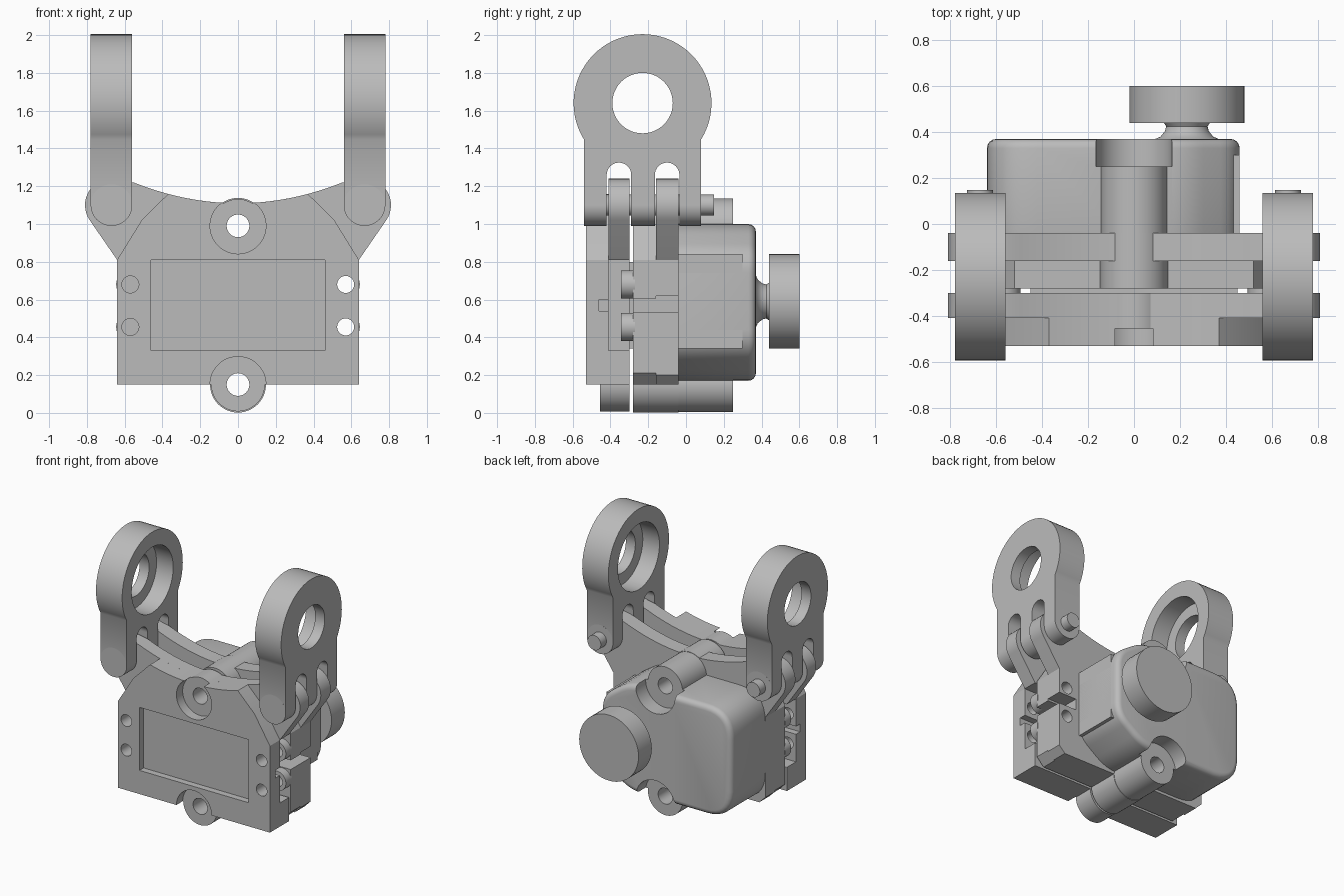
import bpy, bmesh, math
from mathutils import Vector, Matrix

cube = bpy.data.objects.get("Cube")
if cube:
    bpy.data.objects.remove(cube, do_unlink=True)

grey = bpy.data.materials.new("plain grey")
grey.use_nodes = True
grey.diffuse_color = (0.5, 0.5, 0.5, 1)
grey.node_tree.nodes["Principled BSDF"].inputs["Base Color"].default_value = (0.5, 0.5, 0.5, 1)


def finish(name, bm):
    bmesh.ops.recalc_face_normals(bm, faces=bm.faces)
    mesh = bpy.data.meshes.new(name)
    bm.to_mesh(mesh)
    bm.free()
    mesh.materials.append(grey)
    obj = bpy.data.objects.new(name, mesh)
    bpy.context.collection.objects.link(obj)
    return obj


def prism(name, pts, start, end, axis="y"):
    """Extrude an outline: (x, z) along y, or (y, z) along x."""
    place = (lambda u, v, t: (u, t, v)) if axis == "y" else (lambda u, v, t: (t, u, v))
    bm = bmesh.new()
    face = bm.faces.new([bm.verts.new(place(u, v, start)) for u, v in pts])
    new = bmesh.ops.extrude_face_region(bm, geom=[face])["geom"]
    shift = Vector(place(0, 0, end - start))
    bmesh.ops.translate(bm, vec=shift, verts=[g for g in new if isinstance(g, bmesh.types.BMVert)])
    return finish(name, bm)


def box(name, x0, x1, y0, y1, z0, z1):
    return prism(name, [(x0, z0), (x1, z0), (x1, z1), (x0, z1)], y0, y1)


def arc(cu, cv, r, a0, a1, n=16):
    angles = [math.radians(a0 + (a1 - a0) * i / n) for i in range(n + 1)]
    return [(cu + r * math.cos(a), cv + r * math.sin(a)) for a in angles]


def disc(name, u, v, r, start, end, axis="y"):
    return prism(name, arc(u, v, r, 0, 352.5, 47), start, end, axis)


def rounded(corners):
    """Round each (u, v, setback) corner with a smooth curve."""
    out = []
    for i, (u, v, d) in enumerate(corners):
        p = Vector((u, v))
        a = p + (Vector(corners[i - 1][:2]) - p).normalized() * d
        b = p + (Vector(corners[(i + 1) % len(corners)][:2]) - p).normalized() * d
        for k in range(9):
            t = k / 8
            out.append(tuple(a * (1 - t) ** 2 + p * 2 * t * (1 - t) + b * t * t))
    return out


def bake(obj):
    deps = bpy.context.evaluated_depsgraph_get()
    mesh = bpy.data.meshes.new_from_object(obj.evaluated_get(deps))
    obj.modifiers.clear()
    obj.data = mesh


def cut(obj, cutters):
    for c in cutters:
        mod = obj.modifiers.new("cut", "BOOLEAN")
        mod.operation, mod.solver, mod.object = "DIFFERENCE", "EXACT", c
        bake(obj)
        bpy.data.objects.remove(c, do_unlink=True)


def mirrored(half):
    return half + [(-x, z) for x, z in reversed(half) if x > 0]


def saddle(x_from):
    """Concave top edge, from the right towards the middle."""
    return [(x, 1.11 + 0.36 * x * x) for x in [x_from * (1 - i / 10) for i in range(11)]]


BOSSES = {"upper": 0.99, "lower": 0.15}
SCREWS = {"upper": 0.68, "lower": 0.455}


def bores():
    return [disc("bore", 0, z, 0.06, -1, 1) for z in BOSSES.values()]


def screw_holes(sides):
    return [disc("hole", s * 0.57, z, 0.045, -1, 1) for s in sides for z in SCREWS.values()]


# Front cover with window, screw holes and boss recesses
cover = prism("front_cover", mirrored([(0.64, 0.15), (0.64, 0.81), (0.51, 1.02)] + saddle(0.37)), -0.53, -0.41)
cut(cover, [box("window", -0.46, 0.46, -0.6, -0.48, 0.33, 0.81)]
    + [disc("recess", 0, z, 0.148, -0.6, -0.455) for z in BOSSES.values()]
    + [box("notch", s * 0.57 - 0.1, s * 0.57 + 0.1, -0.46, -0.3, 0.54, 0.6) for s in (-1, 1)]
    + bores() + screw_holes((-1, 1)))

# Lug plates that carry the hinges
lug = arc(0.67, 1.1, 0.14, -35, 100) + saddle(0.55)
waist = [(0.64, 0.15), (0.64, 0.33), (0.46, 0.33), (0.46, 0.81), (0.64, 0.81)]
front_lugs = prism("front_lug_plate", mirrored(waist + lug), -0.41, -0.30)
cut(front_lugs, bores())
back_lugs = prism("back_lug_plate", mirrored([(0.59, 0.15), (0.64, 0.2), (0.64, 0.81)] + lug), -0.16, -0.04)
middle = prism("middle_plate", mirrored([(0.58, 0.15), (0.64, 0.21), (0.64, 0.81), (0.52, 1.0)]), -0.28, -0.16)
for plate, top in ((back_lugs, 0.62), (middle, 0.605)):
    cut(plate, [box("gap", 0.49, 0.8, -0.5, 0, 0.535, top)] + bores() + screw_holes((1,)))
box("core", -0.45, 0.45, -0.42, -0.10, 0.34, 0.80)

# Bolt bosses through the stack
for label, z in BOSSES.items():
    for part, y0, y1, r in (("front", -0.455, -0.30, 0.142), ("middle", -0.28, -0.04, 0.148), ("back", -0.06, 0.25, 0.145)):
        b = disc(f"{label}_{part}_boss", 0, z, r, y0, y1)
        cut(b, [disc("bore", 0, z, 0.06, -1, 1)])

# Screw sleeves, open on the left side
for side, s in (("left", 1), ("right", -1)):
    for label, z in SCREWS.items():
        sleeve = disc(f"{side}_{label}_sleeve", s * 0.57, z, 0.075, -0.345, -0.27)
        if s > 0:
            cut(sleeve, [disc("hole", 0.57, z, 0.045, -1, 1)])

# Rounded gear housing on the back
outline = rounded([(-0.64, 0.17, 0.22), (0.22, 0.17, 0.1), (0.46, 0.34, 0.1),
                   (0.46, 0.84, 0.1), (0.22, 1.0, 0.1), (-0.64, 1.0, 0.22)])
housing = prism("gear_housing", outline, -0.10, 0.37)
mod = housing.modifiers.new("edge", "BEVEL")
mod.width, mod.segments, mod.limit_method, mod.angle_limit = 0.04, 4, "ANGLE", math.radians(60)
bake(housing)
cut(housing, [disc("boss_space", 0, z, 0.165, 0.25, 0.6) for z in BOSSES.values()] + bores())
box("motor_block", 0.2, 0.46, -0.06, 0.30, 0.34, 0.84)

# Turned knob and flared shaft
profile = [(0, 0.36), (0.15, 0.365), (0.115, 0.38), (0.095, 0.405), (0.09, 0.425),
           (0.10, 0.44), (0.25, 0.44), (0.25, 0.60), (0, 0.60)]
bm = bmesh.new()
verts = [bm.verts.new((0.23 + r, y, 0.59)) for r, y in profile]
edges = [bm.edges.new(pair) for pair in zip(verts, verts[1:])]
bmesh.ops.spin(bm, geom=verts + edges, cent=(0.23, 0, 0.59), axis=(0, 1, 0),
               angle=math.tau, steps=48)
bmesh.ops.remove_doubles(bm, verts=bm.verts, dist=0.0005)
finish("knob", bm)

# Hinged ring arms, tongues and pins
ring_y, ring_z = -0.23, 1.64
side_outline = ([(-0.54, 1.1)] + arc(ring_y, ring_z, 0.365, 212, -32, 48) + [(0.08, 1.1)]
                + [(-0.035, 1.1)] + arc(-0.10, 1.26, 0.065, 0, 180)
                + [(-0.165, 1.1), (-0.29, 1.1)] + arc(-0.355, 1.26, 0.065, 0, 180) + [(-0.42, 1.1)])
for side, s in (("left", 1), ("right", -1)):
    arm = prism(f"{side}_arm", side_outline, s * 0.56, s * 0.78, "x")
    cut(arm, [disc("bore", ring_y, ring_z, 0.16, s * 0.4, s * 0.9, "x"),
              disc("counterbore", ring_y, ring_z, 0.25, s * 0.5, s * 0.70, "x")])
    for label, y0, y1 in (("front", -0.54, -0.42), ("middle", -0.29, -0.165), ("back", -0.035, 0.08)):
        disc(f"{side}_{label}_tongue", s * 0.67, 1.1, 0.11, y0, y1)
    disc(f"{side}_hinge_pin", s * 0.67, 1.1, 0.056, -0.53, 0.148)

# Smooth the curved walls and keep crisp edges
for obj in bpy.context.collection.objects:
    obj.select_set(obj.type == "MESH")
    if obj.type == "MESH":
        bpy.context.view_layer.objects.active = obj
bpy.ops.object.shade_smooth_by_angle(angle=math.radians(30))
